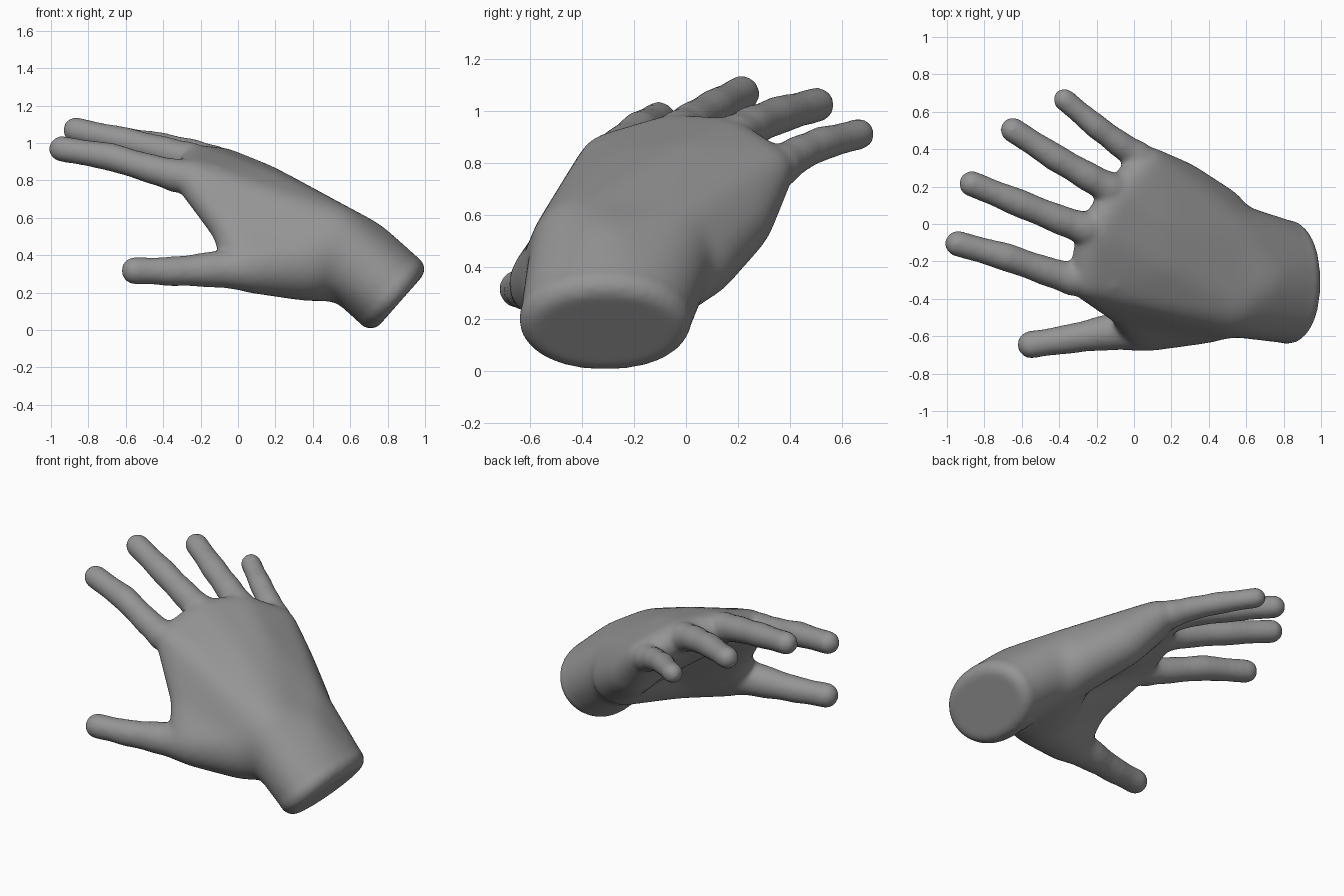
import bpy, bmesh, math
from mathutils import Vector

if "Cube" in bpy.data.objects:
    bpy.data.objects.remove(bpy.data.objects["Cube"])

skin = bpy.data.materials.new("plain_grey")
skin.diffuse_color = (0.3, 0.3, 0.3, 1)
skin.use_nodes = True
skin.node_tree.nodes["Principled BSDF"].inputs["Base Color"].default_value = skin.diffuse_color

# Unit ball directions, reused by every hull
ball = bmesh.new()
bmesh.ops.create_icosphere(ball, subdivisions=3, radius=1)
DIRS = [v.co.normalized() for v in ball.verts]
ball.free()

body = bmesh.new()


def hull(*balls):
    """Closed convex skin around balls given as (x, y, z, radius)."""
    bm = bmesh.new()
    for x, y, z, r in balls:
        for d in DIRS:
            bm.verts.new(Vector((x, y, z)) + d * r)
    bmesh.ops.convex_hull(bm, input=bm.verts[:])
    bmesh.ops.delete(bm, geom=[v for v in bm.verts if not v.link_faces], context='VERTS')
    bmesh.ops.recalc_face_normals(bm, faces=bm.faces[:])
    new = {v: body.verts.new(v.co) for v in bm.verts}
    for f in bm.faces:
        body.faces.new([new[v] for v in f.verts])
    bm.free()


def finger(root, *joints):
    """Knuckle, then tapered segments slightly pinched between the joints."""
    hull(root, joints[0])
    for a, b in zip(joints, joints[1:]):
        mid = [(p + q) / 2 for p, q in zip(a, b)]
        mid[3] *= 0.94
        hull(a, mid)
        hull(mid, b)


def fused_object(name, iterations):
    """Object made of the pieces so far, fused into one smooth surface."""
    mesh = bpy.data.meshes.new(name)
    body.to_mesh(mesh)
    mesh.materials.append(skin)
    ob = bpy.data.objects.new(name, mesh)
    bpy.context.collection.objects.link(ob)
    fuse = ob.modifiers.new("fuse", 'REMESH')
    fuse.mode = 'VOXEL'
    fuse.voxel_size = 0.014
    fuse.use_smooth_shade = True
    soften = ob.modifiers.new("soften", 'SMOOTH')
    soften.factor = 0.5
    soften.iterations = iterations
    return ob


# Landmarks: carpals, knuckles, back of the hand, heel, thumb root and web
carpal_a = (0.50, -0.39, 0.465, 0.215)
carpal_b = (0.47, -0.07, 0.48, 0.20)
wrist_top = (0.65, -0.30, 0.385, 0.215)
palm_base = (0.50, -0.33, 0.345, 0.195)
back_a = (0.15, -0.20, 0.71, 0.15)
back_b = (0.12, 0.0, 0.745, 0.15)
index_k = (-0.26, -0.31, 0.82, 0.098)
middle_k = (-0.21, -0.05, 0.89, 0.105)
ring_k = (-0.08, 0.16, 0.88, 0.10)
little_k = (0.07, 0.325, 0.775, 0.10)
heel_a = (0.25, 0.195, 0.58, 0.145)
heel_b = (0.45, 0.04, 0.435, 0.165)
heel_c = (0.52, -0.08, 0.34, 0.15)
thumb_root = (0.37, -0.43, 0.365, 0.215)
thumb_k = (0.05, -0.55, 0.335, 0.14)
web_low = (0.0, -0.505, 0.41, 0.11)
web_high = (-0.035, -0.455, 0.53, 0.105)

# Wrist stump with a slanted flat end
rim = []
for i in range(24):
    a = math.tau * i / 24
    c, s = math.cos(a), math.sin(a)
    c = math.copysign(abs(c) ** 0.9, c)
    u = 0.165 * s
    rim.append((0.817 + 0.66 * u, -0.31 + 0.262 * c, 0.202 + 0.75 * u, 0.072))
hull(carpal_a, carpal_b, wrist_top, *rim)

# Palm
hull(carpal_a, carpal_b, back_a, back_b)
hull(carpal_a, back_a, back_b, index_k, middle_k)
hull(carpal_b, back_b, middle_k, ring_k)
hull(carpal_b, back_b, ring_k, little_k, heel_a)
hull(carpal_b, heel_a, heel_b, heel_c)
hull(carpal_a, back_a, thumb_root, web_high, index_k)
hull(carpal_a, carpal_b, thumb_root, palm_base, heel_c)
hull(thumb_root, thumb_k, web_low, web_high)

# Soften the palm strongly before the slimmer parts are added
palm = fused_object("palm_helper", 75)
soft = palm.evaluated_get(bpy.context.evaluated_depsgraph_get())
body.clear()
body.from_mesh(soft.to_mesh())
bpy.data.objects.remove(palm)

# Crisper wrist edge
hull((0.7, -0.30, 0.30, 0.1), *rim)

# Fingers and thumb, each starting with a wide base that closes the webs
finger((-0.12, -0.31, 0.81, 0.08), (-0.33, -0.293, 0.825, 0.092), (-0.46, -0.255, 0.86, 0.08),
       (-0.68, -0.178, 0.925, 0.077), (-0.942, -0.105, 0.968, 0.07))
finger((-0.05, -0.06, 0.84, 0.08), (-0.26, -0.025, 0.915, 0.092), (-0.39, 0.02, 0.955, 0.081),
       (-0.61, 0.11, 1.01, 0.077), (-0.867, 0.215, 1.068, 0.07))
finger((0.05, 0.13, 0.82, 0.08), (-0.13, 0.19, 0.90, 0.09), (-0.24, 0.25, 0.942, 0.08),
       (-0.42, 0.355, 0.985, 0.075), (-0.648, 0.503, 1.025, 0.068))
finger((0.15, 0.26, 0.72, 0.08), (0.02, 0.36, 0.79, 0.085), (-0.08, 0.43, 0.835, 0.072),
       (-0.20, 0.52, 0.875, 0.068), (-0.372, 0.665, 0.912, 0.061))
finger((0.2, -0.53, 0.34, 0.11), (0.02, -0.56, 0.33, 0.12), (-0.16, -0.583, 0.322, 0.096),
       (-0.36, -0.617, 0.313, 0.08), (-0.55, -0.645, 0.317, 0.075))

hand = fused_object("hand", 14)
body.free()
